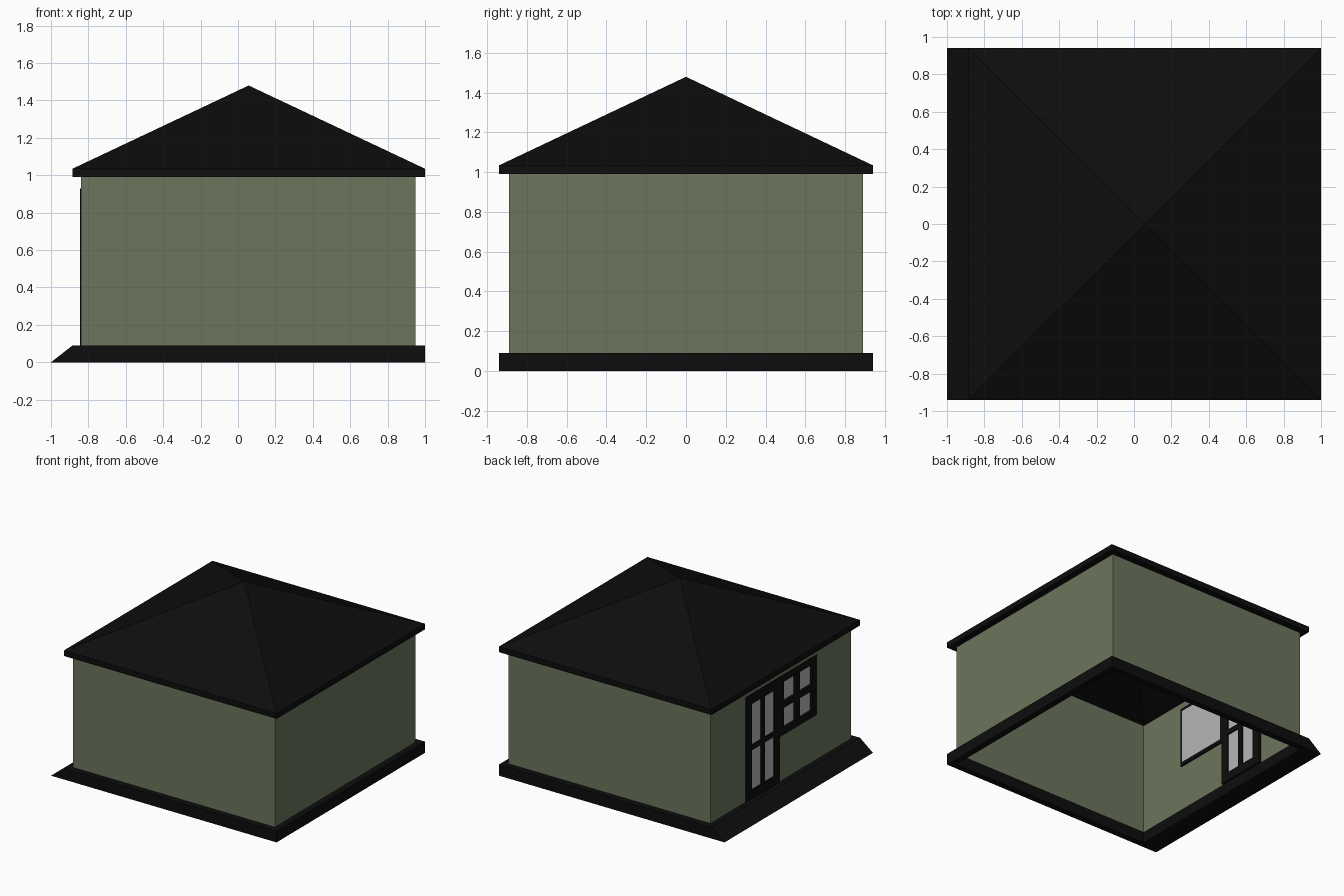
import bpy, bmesh

if "Cube" in bpy.data.objects:
    bpy.data.objects.remove(bpy.data.objects["Cube"])


def material(name, color):
    m = bpy.data.materials.new(name)
    m.diffuse_color = (*color, 1)
    m.use_nodes = True
    m.node_tree.nodes["Principled BSDF"].inputs["Base Color"].default_value = m.diffuse_color
    return m


BLACK = material("black_trim", (0.004, 0.004, 0.004))
GREEN = material("green_wall", (0.15, 0.18, 0.11))
GLASS = material("pale_glass", (0.47, 0.47, 0.47))


def finish(bm, name, mat, thickness=0):
    bmesh.ops.remove_doubles(bm, verts=bm.verts, dist=1e-5)
    bmesh.ops.recalc_face_normals(bm, faces=bm.faces)
    mesh = bpy.data.meshes.new(name)
    bm.to_mesh(mesh)
    bm.free()
    mesh.materials.append(mat)
    obj = bpy.data.objects.new(name, mesh)
    bpy.context.collection.objects.link(obj)
    if thickness:
        mod = obj.modifiers.new("thickness", "SOLIDIFY")
        mod.thickness = thickness
        mod.offset = 0
    return obj


def rect(x0, x1, y, z):
    return [(x0, -y, z), (x1, -y, z), (x1, y, z), (x0, y, z)]


def loft(name, rings, mat, sides=range(4), apex=None, closed=False):
    """Join rectangular rings with quads, optionally to an apex."""
    bm = bmesh.new()
    loops = [[bm.verts.new(p) for p in r] for r in rings]
    if closed:
        loops.append(loops[0])
    for a, b in zip(loops, loops[1:]):
        for i in sides:
            j = (i + 1) % 4
            bm.faces.new((a[i], a[j], b[j], b[i]))
    if apex:
        tip = bm.verts.new(apex)
        for i in range(4):
            bm.faces.new((loops[-1][i], loops[-1][(i + 1) % 4], tip))
    return finish(bm, name, mat)


def lattice(name, x, ys, zs, holes, mat, thickness=0):
    """Upright panel at x, cut into cells; cells listed in holes stay open."""
    bm = bmesh.new()
    grid = [[bm.verts.new((x, y, z)) for z in zs] for y in ys]
    for i in range(len(ys) - 1):
        for j in range(len(zs) - 1):
            if (i, j) not in holes:
                bm.faces.new((grid[i][j], grid[i][j + 1],
                              grid[i + 1][j + 1], grid[i + 1][j]))
    loose = [v for v in bm.verts if not v.link_faces]
    bmesh.ops.delete(bm, geom=loose, context="VERTS")
    return finish(bm, name, mat, thickness)


WX0, WX1, WY = -0.84, 0.95, 0.89      # wall footprint
EX0, EX1, EY = -0.885, 1.0, 0.94      # eave and plinth footprint
PANES = {(1, 1), (1, 3), (3, 1), (3, 3)}

# Open plinth, with a ramp on the entrance side
loft("plinth", [rect(WX0, WX1, WY, 0), rect(-1, EX1, EY, 0),
                rect(EX0, EX1, EY, 0.09), rect(WX0, WX1, WY, 0.09)],
     BLACK, closed=True)

# Three plain walls and the entrance wall with openings
loft("plain_walls", [rect(WX0, WX1, WY, 0.09), rect(WX0, WX1, WY, 0.99)],
     GREEN, sides=range(3))
lattice("entrance_wall", WX0, [WY, 0.445, 0.015, -0.455, -WY],
        [0.09, 0.45, 0.93, 0.99], {(1, 0), (1, 1), (2, 1)}, GREEN)

# Hollow pyramid roof with soffit and fascia
loft("roof", [rect(WX0, WX1, WY, 0.99), rect(EX0, EX1, EY, 0.99),
              rect(EX0, EX1, EY, 1.035)], BLACK, apex=(0.057, 0, 1.48))

# Door and its glass
lattice("door_frame", WX0 + 0.005, [0.445, 0.37, 0.25, 0.205, 0.085, 0.015],
        [0.09, 0.16, 0.48, 0.52, 0.85, 0.93], PANES, BLACK, 0.02)
lattice("door_glass", WX0 + 0.005, [0.40, 0.05], [0.12, 0.89], (), GLASS)

# Window and its glass, set on the inner face
lattice("window_frame", WX0 + 0.005, [0.015, -0.035, -0.185, -0.235, -0.395, -0.455],
        [0.45, 0.505, 0.665, 0.715, 0.875, 0.93], PANES, BLACK, 0.02)
lattice("window_glass", WX0 + 0.018, [0.0, -0.43], [0.475, 0.905], (), GLASS)
